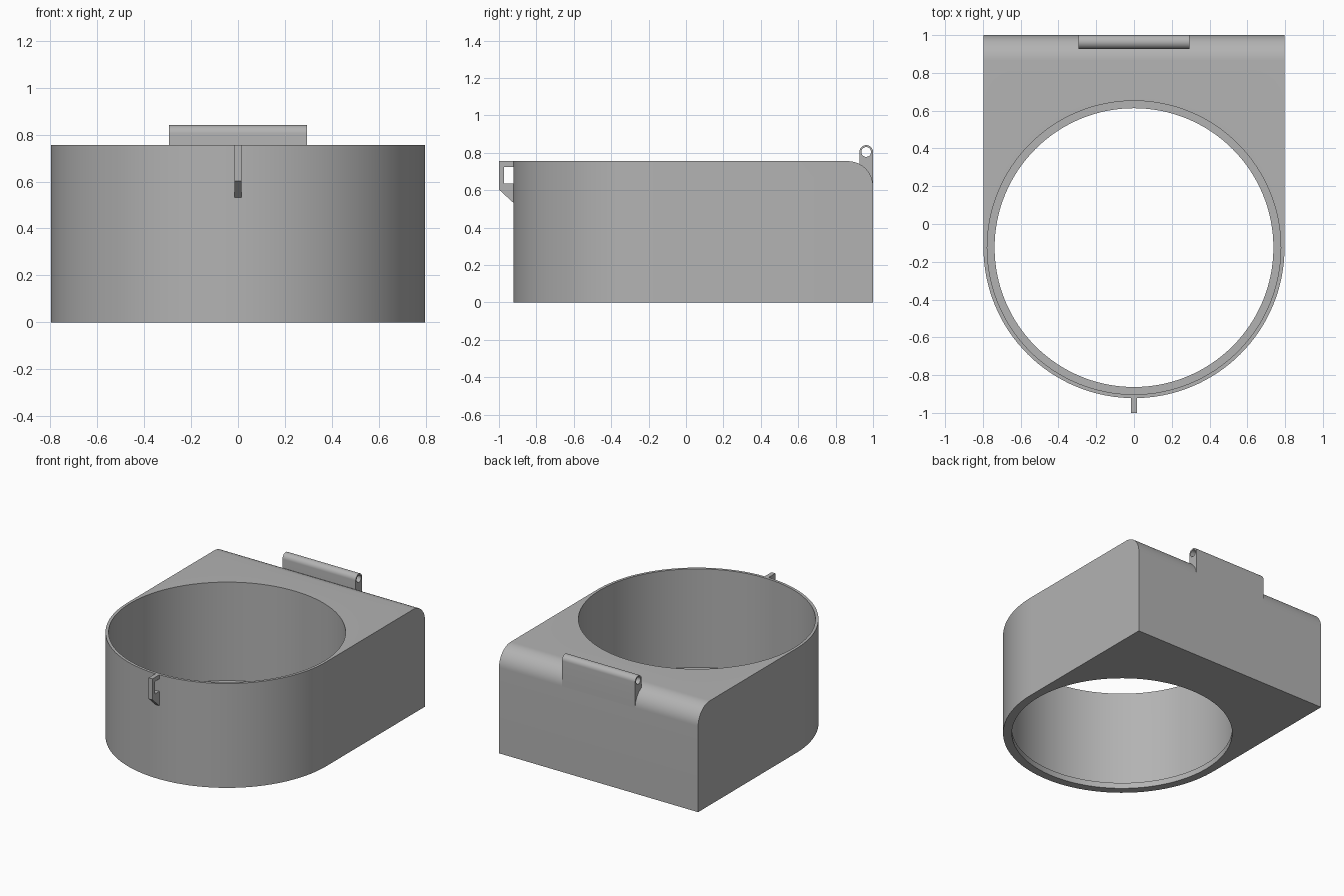
import bpy
import bmesh
from math import cos, sin, pi, radians
from mathutils import Vector

default = bpy.data.objects.get("Cube")
if default:
    bpy.data.objects.remove(default, do_unlink=True)

# Single plastic colour
grey = bpy.data.materials.new("matte_grey")
grey.use_nodes = True
colour = (0.45, 0.45, 0.45, 1)
grey.diffuse_color = colour
grey.node_tree.nodes["Principled BSDF"].inputs["Base Color"].default_value = colour

HEIGHT = 0.755
HALF_W = 0.797
RING_Y = -0.125
ROUND = 0.135


def arc(cx, cy, r, start, end, steps):
    angles = [start + (end - start) * i / steps for i in range(steps + 1)]
    return [(cx + r * cos(a), cy + r * sin(a)) for a in angles]


def prism(name, outline, low, high, axis="z", bevel_back=0):
    """Extrude a closed outline along z (outline in x, y) or x (outline in y, z)."""
    def place(p, d):
        return Vector((p[0], p[1], d)) if axis == "z" else Vector((d, p[0], p[1]))
    bm = bmesh.new()
    face = bm.faces.new([bm.verts.new(place(p, low)) for p in outline])
    ext = bmesh.ops.extrude_face_region(bm, geom=[face])
    move = place((0, 0), high - low)
    bmesh.ops.translate(bm, vec=move,
                        verts=[v for v in ext["geom"] if isinstance(v, bmesh.types.BMVert)])
    bmesh.ops.recalc_face_normals(bm, faces=bm.faces)
    if bevel_back:
        edges = [e for e in bm.edges
                 if all(v.co.y > 0.99 and v.co.z > high - 0.01 for v in e.verts)]
        bmesh.ops.bevel(bm, geom=edges, offset=bevel_back, segments=16,
                        profile=0.5, affect="EDGES")
    mesh = bpy.data.meshes.new(name)
    bm.to_mesh(mesh)
    bm.free()
    mesh.materials.append(grey)
    obj = bpy.data.objects.new(name, mesh)
    bpy.context.collection.objects.link(obj)
    return obj


def activate(obj):
    bpy.ops.object.select_all(action="DESELECT")
    obj.select_set(True)
    bpy.context.view_layer.objects.active = obj


def cut(obj, cutter):
    cutter.hide_render = True
    mod = obj.modifiers.new("cut", "BOOLEAN")
    mod.operation = "DIFFERENCE"
    mod.solver = "EXACT"
    mod.object = cutter
    activate(obj)
    bpy.ops.object.modifier_apply(modifier=mod.name)
    bpy.data.objects.remove(cutter, do_unlink=True)


def circle(cx, cy, r, steps):
    return arc(cx, cy, r, 0, 2 * pi, steps)[:-1]


# Housing: round front, square back, rounded upper back edge
outline = arc(0, RING_Y, HALF_W, pi, 2 * pi, 64) + [(HALF_W, 1), (-HALF_W, 1)]
housing = prism("housing", outline, 0, HEIGHT, bevel_back=ROUND)

# Stepped bore leaving a thin ledge at the bottom
cut(housing, prism("bore", circle(0, RING_Y, 0.738, 128), -0.1, 1))
cut(housing, prism("counterbore", circle(0, RING_Y, 0.777, 128), 0.042, 1))

# Hinge plate with a rolled top and a pin hole
HINGE_Y, HINGE_Z, HINGE_R = 0.9635, 0.804, 0.0365
profile = arc(HINGE_Y, HINGE_Z, HINGE_R, 0, pi, 20)
profile += [(HINGE_Y - HINGE_R, 0.62), (HINGE_Y + HINGE_R, 0.62)]
hinge = prism("hinge", profile, -0.293, 0.293, axis="x")
cut(hinge, prism("pin_hole", circle(HINGE_Y, HINGE_Z, 0.026, 32), -0.4, 0.4, axis="x"))

# Front latch loop: a C shape closed by the housing wall
wall = -0.915
latch_profile = [(wall, HEIGHT), (-1, HEIGHT), (-1, 0.603), (wall, 0.525),
                 (wall, 0.635), (-0.972, 0.635), (-0.972, 0.725), (wall, 0.725)]
latch = prism("latch", latch_profile, -0.015, 0.015, axis="x")

for part in (housing, hinge, latch):
    activate(part)
    bpy.ops.object.shade_smooth_by_angle(angle=radians(30))
